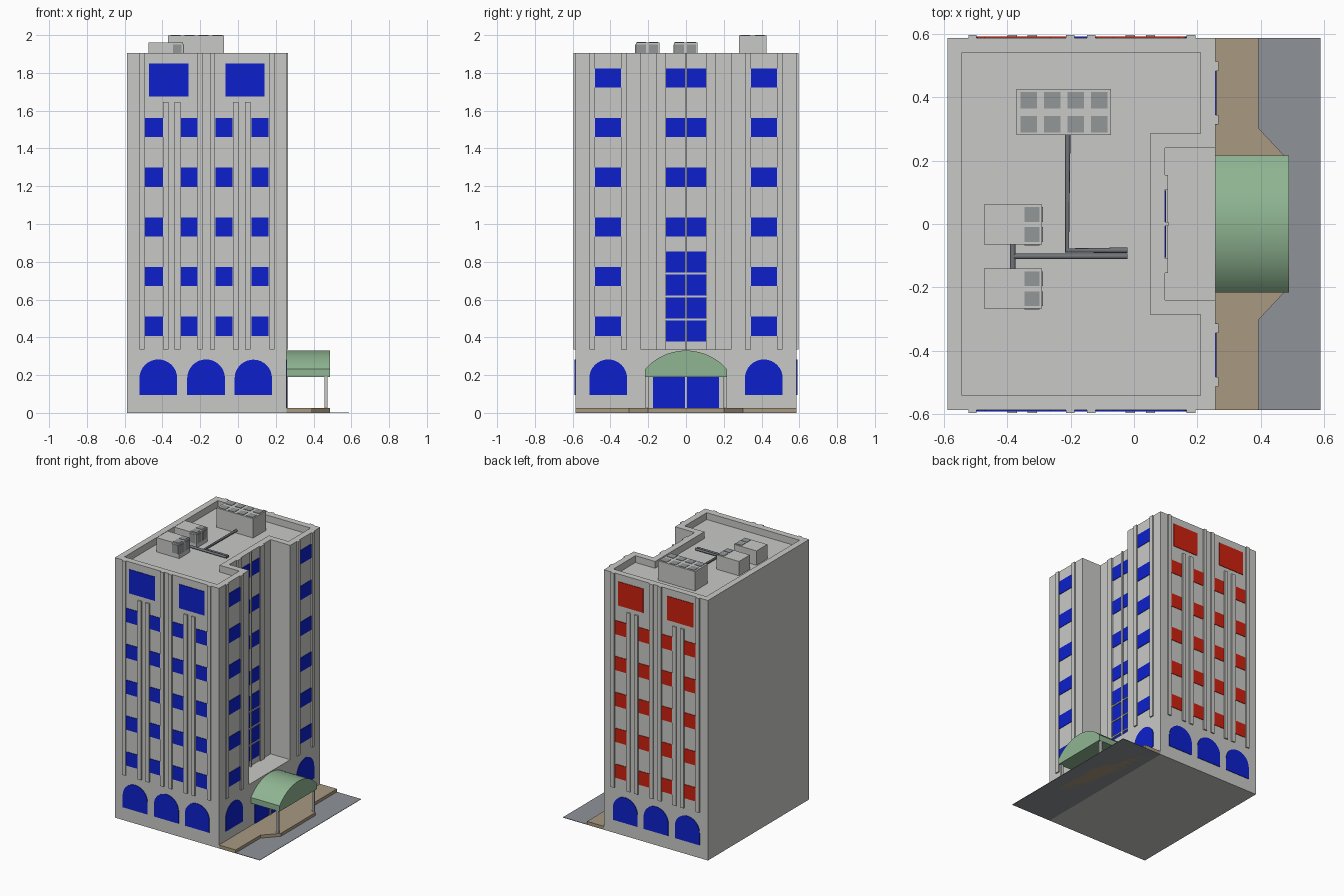
import bpy, bmesh, math
from mathutils import Vector

if "Cube" in bpy.data.objects:
    bpy.data.objects.remove(bpy.data.objects["Cube"])


def srgb(h):
    c = [int(h[i:i + 2], 16) / 255 for i in (0, 2, 4)]
    return [v / 12.92 if v < 0.04045 else ((v + 0.055) / 1.055) ** 2.4 for v in c] + [1]


def material(name, h):
    m = bpy.data.materials.new(name)
    m.diffuse_color = srgb(h)
    m.use_nodes = True
    m.node_tree.nodes["Principled BSDF"].inputs["Base Color"].default_value = m.diffuse_color
    return m


WALL = material("wall grey", "C9C9C7")
BLUE = material("window blue", "0D20CC")
RED = material("window red", "CC200D")
TAN = material("pavement tan", "A89980")
ROAD = material("road grey", "8F9398")
GREEN = material("canopy green", "8FB592")
VENT = material("vent grey", "929799")
PIPE = material("pipe grey", "70757B")

# main dimensions
X0, X1, Y = -0.588, 0.256, 0.586       # building walls
BASE, TOP, ROOF = 0.335, 1.905, 1.855  # ledge, parapet top, roof deck
NX, NY = 0.097, 0.239                  # notch back wall and half width
ROWS = [0.408 + 0.263 * i for i in range(6)]


def finish(name, bm, mat):
    bmesh.ops.recalc_face_normals(bm, faces=bm.faces)
    me = bpy.data.meshes.new(name)
    bm.to_mesh(me)
    bm.free()
    me.materials.append(mat)
    ob = bpy.data.objects.new(name, me)
    bpy.context.collection.objects.link(ob)
    return ob


def add_prism(bm, pts, off):
    a = [bm.verts.new(p) for p in pts]
    b = [bm.verts.new(Vector(p) + Vector(off)) for p in pts]
    bm.faces.new(a)
    bm.faces.new(b[::-1])
    for i in range(len(a)):
        j = (i + 1) % len(a)
        bm.faces.new((a[i], a[j], b[j], b[i]))


def add_box(bm, x0, x1, y0, y1, z0, z1):
    add_prism(bm, [(x0, y0, z0), (x1, y0, z0), (x1, y1, z0), (x0, y1, z0)], (0, 0, z1 - z0))


def boxes(name, mat, items):
    bm = bmesh.new()
    for it in items:
        add_box(bm, *it)
    return finish(name, bm, mat)


def arch(u0, u1, z0=0.095, spring=0.183):
    r, c = (u1 - u0) / 2, (u0 + u1) / 2
    return [(u0, z0), (u1, z0)] + [
        (c + r * math.cos(math.pi * i / 16), spring + r * math.sin(math.pi * i / 16)) for i in range(17)]


# ground floor block and tower with notch, parapet and sunken roof deck
boxes("ground_floor", WALL, [(X0, X1, -Y, Y, 0, BASE)])
outer = [(X0, -Y), (X1, -Y), (X1, -NY), (NX, -NY), (NX, NY), (X1, NY), (X1, Y), (X0, Y)]
t = 0.046
inner = [(X0 + t, -Y + t), (X1 - t, -Y + t), (X1 - t, -NY - t), (NX - t, -NY - t),
         (NX - t, NY + t), (X1 - t, NY + t), (X1 - t, Y - t), (X0 + t, Y - t)]
bm = bmesh.new()
loops = [[bm.verts.new((x, y, z)) for x, y in poly]
         for poly, z in ((outer, BASE), (outer, TOP), (inner, TOP), (inner, ROOF))]
for a, b in zip(loops, loops[1:]):
    for i in range(8):
        j = (i + 1) % 8
        bm.faces.new((a[i], a[j], b[j], b[i]))
bm.faces.new(loops[3])
finish("tower", bm, WALL)

# front and back: windows, arches and pilasters
P = 0.004   # how far window plates stand proud
D = 0.010   # pilaster depth
cols = [(-0.493, -0.398), (-0.303, -0.211), (-0.119, -0.029), (0.071, 0.161)]
tall = [(-0.522, -0.496), (-0.214, -0.187), (-0.148, -0.121), (0.166, 0.193)]
short = [(-0.398, -0.369), (-0.335, -0.305), (-0.026, 0.003), (0.038, 0.066)]
arches = [(-0.522, -0.322), (-0.269, -0.069), (-0.018, 0.180)]
for side, s, mat in (("front", -1, BLUE), ("back", 1, RED)):
    ya, yb = sorted((s * (Y - P), s * (Y + P)))
    wins = [(a, b, ya, yb, z, z + 0.101) for a, b in cols for z in ROWS[:5]]
    wins += [(a, b, ya, yb, 1.676, 1.851) for a, b in ((-0.472, -0.261), (-0.066, 0.14))]
    boxes(side + "_windows", mat, wins)
    ya, yb = sorted((s * (Y - D), s * (Y + D)))
    boxes(side + "_pilasters", WALL,
          [(a, b, ya, yb, BASE, TOP) for a, b in tall] + [(a, b, ya, yb, BASE, 1.645) for a, b in short])
    bm = bmesh.new()
    for a, b in arches:
        add_prism(bm, [(u, s * (Y - P), z) for u, z in arch(a, b)], (0, s * 2 * P, 0))
    finish(side + "_arched_windows", bm, BLUE)

# right side wings, mirrored in y
wins, pil = [], []
bm = bmesh.new()
for s in (-1, 1):
    a, b = sorted((s * 0.345, s * 0.482))
    wins += [(X1 - P, X1 + P, a, b, z, z + 0.101) for z in ROWS]
    for p, q in ((0.313, 0.343), (0.482, 0.512)):
        a, b = sorted((s * p, s * q))
        pil.append((X1 - D, X1 + D, a, b, BASE, TOP))
    # notch pilasters
    a, b = sorted((s * 0.108, s * 0.155))
    pil.append((NX - D, NX + D, a, b, BASE, TOP))
    # notch windows: upper singles, lower tall glazed bay
    a, b = sorted((s * 0.006, s * 0.106))
    wins += [(NX - P, NX + P, a, b, z, z + 0.101) for z in ROWS[2:]]
    wins += [(NX - P, NX + P, a, b, 0.377 + 0.122 * i, 0.488 + 0.122 * i) for i in range(4)]
    # entrance door leaf
    a, b = sorted((s * 0.006, s * 0.175))
    wins.append((X1 - P, X1 + P, a, b, 0.025, 0.195))
    a, b = sorted((s * 0.312, s * 0.512))
    add_prism(bm, [(X1 - P, u, z) for u, z in arch(a, b)], (2 * P, 0, 0))
boxes("right_windows_and_doors", BLUE, wins)
boxes("right_pilasters", WALL, pil)
finish("right_arched_windows", bm, BLUE)

# mullions of the glazed bay and the door
boxes("mullions", WALL,
      [(NX, NX + 0.012, -0.006, 0.006, BASE, TOP), (X1, X1 + 0.01, -0.006, 0.006, 0.025, 0.19)]
      + [(NX, NX + 0.010, -0.108, 0.108, z - 0.005, z + 0.005) for z in (0.494, 0.616, 0.738)])

# entrance canopy with curved top, and its posts
cw, edge, rise = 0.216, 0.232, 0.098
rad = (cw * cw + rise * rise) / (2 * rise)
half = math.asin(cw / rad)
prof = [(-cw, 0.19), (cw, 0.19)]
for i in range(21):
    a = half * (1 - i / 10)
    prof.append((rad * math.sin(a), edge + rise - rad + rad * math.cos(a)))
bm = bmesh.new()
add_prism(bm, [(X1, y, z) for y, z in prof], (0.488 - X1, 0, 0))
canopy = finish("entrance_canopy", bm, GREEN)
bpy.context.view_layer.objects.active = canopy
canopy.select_set(True)
bpy.ops.object.shade_smooth_by_angle(angle=math.radians(30))
canopy.select_set(False)
boxes("canopy_posts", WALL, [(0.459, 0.475, s * 0.207 - 0.008, s * 0.207 + 0.008, 0.02, 0.195) for s in (-1, 1)])

# road strip and pavement with a bulge at the entrance
boxes("road", ROAD, [(X1, 0.587, -Y, Y, 0, 0.003)])
bm = bmesh.new()
walk = [(X1, -Y), (0.392, -Y), (0.392, -0.302), (0.488, -0.2), (0.488, 0.2), (0.392, 0.302), (0.392, Y), (X1, Y)]
add_prism(bm, [(x, y, 0) for x, y in walk], (0, 0, 0.025))
finish("pavement", bm, TAN)

# rooftop units with vents
boxes("large_roof_unit", WALL, [(-0.37, -0.073, 0.28, 0.426, ROOF, 1.997)])
boxes("large_unit_vents", VENT, [(x - 0.026, x + 0.026, y - 0.026, y + 0.026, 1.994, 2.0)
                                 for x in (-0.331, -0.257, -0.183, -0.109) for y in (0.314, 0.390)])
units, vents = [], []
for c in (0, -0.202):
    units.append((-0.473, -0.29, c - 0.064, c + 0.062, ROOF, 1.960))
    for a, b in ((c + 0.006, c + 0.053), (c - 0.057, c - 0.010)):
        vents.append((-0.345, -0.298, a, b, 1.957, 1.963))
        vents.append((-0.293, -0.287, a, b, 1.885, 1.950))
    vents.append((-0.345, -0.298, c - 0.067, c - 0.061, 1.885, 1.950))
boxes("small_roof_units", WALL, units)
boxes("small_unit_vents", VENT, vents)

# rooftop pipes
z = ROOF + 0.02
for name, pts in (("long_pipe", [(-0.209, 0.285), (-0.211, -0.083), (-0.02, -0.083)]),
                  ("short_pipe", [(-0.382, -0.102), (-0.02, -0.102)]),
                  ("link_pipe", [(-0.382, -0.06), (-0.382, -0.14)])):
    cu = bpy.data.curves.new(name, "CURVE")
    cu.dimensions = "3D"
    cu.bevel_depth = 0.009
    cu.bevel_resolution = 2
    cu.use_fill_caps = True
    sp = cu.splines.new("POLY")
    sp.points.add(len(pts) - 1)
    for p, (x, y) in zip(sp.points, pts):
        p.co = (x, y, z, 1)
    cu.materials.append(PIPE)
    bpy.context.collection.objects.link(bpy.data.objects.new(name, cu))
